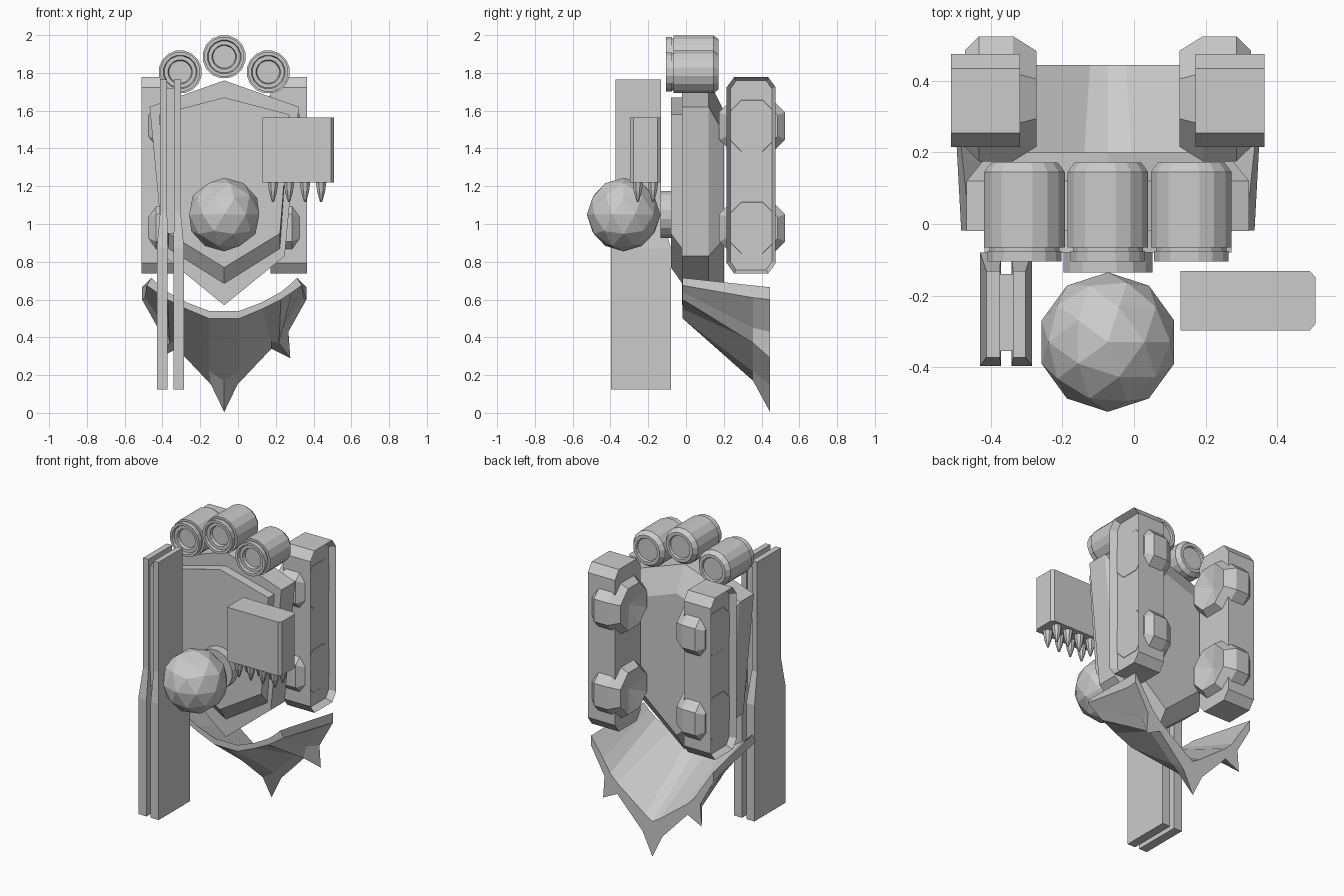
import bpy, bmesh, math
from mathutils import Vector, Matrix

if "Cube" in bpy.data.objects:
    bpy.data.objects.remove(bpy.data.objects["Cube"], do_unlink=True)

MID = -0.073  # symmetry plane of the main assembly

grey = bpy.data.materials.new("plain_grey")
grey.use_nodes = True
grey.diffuse_color = (0.6, 0.6, 0.6, 1)
grey.node_tree.nodes["Principled BSDF"].inputs["Base Color"].default_value = (0.6, 0.6, 0.6, 1)


def finish(name, bm):
    """Turn a bmesh into a named, flat shaded object."""
    bmesh.ops.recalc_face_normals(bm, faces=bm.faces[:])
    mesh = bpy.data.meshes.new(name)
    bm.to_mesh(mesh)
    bm.free()
    mesh.materials.append(grey)
    obj = bpy.data.objects.new(name, mesh)
    bpy.context.collection.objects.link(obj)
    return obj


def loft(bm, rings, cap=True, loop=False):
    """Skin a list of equally long closed rings of points."""
    rows = [[bm.verts.new(p) for p in ring] for ring in rings]
    pairs = list(zip(rows, rows[1:]))
    if loop:
        pairs.append((rows[-1], rows[0]))
    count = len(rows[0])
    for a, b in pairs:
        for i in range(count):
            j = (i + 1) % count
            bm.faces.new((a[i], a[j], b[j], b[i]))
    if cap and not loop:
        return bm.faces.new(rows[0]), bm.faces.new(rows[-1])


def lathe(bm, profile, sides, centre, axis):
    """Revolve (distance along axis, radius) pairs; zero radius makes a point."""
    turn = Vector((0, 0, 1)).rotation_difference(Vector(axis)).to_matrix()
    rings = []
    for along, radius in profile:
        ring = []
        for i in range(sides):
            a = math.tau * (i + 0.5) / sides
            p = Vector((radius * math.cos(a), radius * math.sin(a), along))
            ring.append(turn @ p + Vector(centre))
        rings.append(ring)
    loft(bm, rings)
    bmesh.ops.remove_doubles(bm, verts=bm.verts[:], dist=0.0001)


def block(bm, x, y, z):
    """Add a box from three (low, high) ranges."""
    size = [hi - lo for lo, hi in (x, y, z)]
    mid = [(hi + lo) / 2 for lo, hi in (x, y, z)]
    bmesh.ops.create_cube(bm, size=1, matrix=Matrix.Translation(mid) @ Matrix.Diagonal((*size, 1)))


def rect(x, y, z):
    return [(x[0], y[0], z), (x[1], y[0], z), (x[1], y[1], z), (x[0], y[1], z)]


# Hull: pointed six-sided layers
def shield_outline(y, apex, shoulder, hip, tip):
    (sx, sz), (hx, hz) = shoulder, hip
    pts = [(0, apex), (sx, sz), (hx, hz), (0, tip), (-hx, hz), (-sx, sz)]
    return [(MID + px, y, pz) for px, pz in pts]


bm = bmesh.new()
loft(bm, [shield_outline(-0.02, 1.76, (0.395, 1.62), (0.32, 0.83), 0.57),
          shield_outline(0.12, 1.76, (0.395, 1.62), (0.32, 0.83), 0.57),
          shield_outline(0.2, 1.6, (0.33, 1.48), (0.27, 0.92), 0.69)])
finish("hull", bm)

bm = bmesh.new()
loft(bm, [shield_outline(-0.08, 1.67, (0.345, 1.58), (0.295, 0.95), 0.77),
          shield_outline(-0.02, 1.67, (0.345, 1.58), (0.295, 0.87), 0.685)])
finish("front_plate", bm)

# Ball and its round mount
bm = bmesh.new()
lathe(bm, [(0, 0.127), (0.055, 0.127)], 16, (MID, -0.135, 1.05), (0, 1, 0))
finish("ball_mount", bm)
bm = bmesh.new()
bmesh.ops.create_icosphere(bm, subdivisions=2, radius=0.195,
                           matrix=Matrix.Translation((MID, -0.33, 1.05)))
finish("ball", bm)

# Three barrels with a grooved collar and a stepped mouth
BARREL = [(-0.07, 0.06), (-0.09, 0.065), (-0.09, 0.085), (-0.105, 0.09), (-0.105, 0.106),
          (-0.075, 0.106), (-0.075, 0.1), (-0.065, 0.1), (-0.065, 0.115),
          (0.145, 0.115), (0.172, 0.095), (0.172, 0.075), (0.16, 0.07)]
for name, dx, z in (("right", -0.233, 1.805), ("middle", 0, 1.885), ("left", 0.233, 1.805)):
    bm = bmesh.new()
    lathe(bm, BARREL, 16, (MID + dx, 0, z), (0, 1, 0))
    finish(name + "_barrel", bm)

# Side pods with a recessed outer face, and two hubs each
HUB = [(0.235, 0), (0.2, 0.145), (0.265, 0.189), (0.36, 0.189), (0.4, 0.146)]
for name, side in (("left", 1), ("right", -1)):
    bm = bmesh.new()
    half = [(0.13, 0.465), (0.09, 0.52)]
    outline = half + [(-y, z) for y, z in half[::-1]]
    outline += [(-y, -z) for y, z in outline]
    rings = [[(MID + side * x, 0.345 + y, 1.258 + z) for y, z in outline] for x in (0.245, 0.438)]
    inner, outer = loft(bm, rings)
    bmesh.ops.recalc_face_normals(bm, faces=bm.faces[:])
    bmesh.ops.inset_region(bm, faces=[outer], thickness=0.022)
    bmesh.ops.translate(bm, verts=outer.verts[:], vec=(-side * 0.04, 0, 0))
    finish(name + "_pod", bm)
    for level, z in (("upper", 1.52), ("lower", 0.98)):
        bm = bmesh.new()
        lathe(bm, HUB, 8, (MID, 0.35, z), (side, 0, 0))
        finish(f"{name}_{level}_hub", bm)

# Twin blade: wide lower part tapering into a narrower upper part
for name, low_x, high_x in (("outer", (-0.43, -0.372), (-0.413, -0.375)),
                            ("inner", (-0.342, -0.285), (-0.338, -0.303))):
    bm = bmesh.new()
    low_y, high_y = (-0.397, -0.08), (-0.373, -0.132)
    loft(bm, [rect(low_x, low_y, 0.125), rect(low_x, low_y, 0.87),
              rect(high_x, high_y, 1.06), rect(high_x, high_y, 1.765)])
    finish(name + "_blade", bm)
bm = bmesh.new()
block(bm, (-0.38, -0.33), (-0.355, -0.14), (0.95, 1.72))
finish("blade_core", bm)

# Fist box with chamfered outer edges and two rows of spikes
bm = bmesh.new()
plan = [(0.13, -0.297), (0.492, -0.297), (0.508, -0.278),
        (0.508, -0.15), (0.492, -0.132), (0.13, -0.132)]
loft(bm, [[(x, y, z) for x, y in plan] for z in (1.22, 1.565)])
finish("fist_box", bm)
bm = bmesh.new()
for i in range(4):
    for y in (-0.255, -0.175):
        lathe(bm, [(0, 0.03), (0.05, 0.023), (0.105, 0.006)], 8,
              (0.185 + i * 0.085, y, 1.222), (0, 0, -1))
finish("fist_spikes", bm)

# Rear skirt: flared V scoop ending in a spiked rim; half outlines run from the middle out
SKIRT = [
    (-0.018, [(0, .54), (.08, .54), (.2, .585), (.3, .64), (.35, .68), (.385, .715)]),
    (0.445, [(0, .23), (.05, .26), (.25, .41), (.3, .46), (.35, .54), (.435, .665)]),
    (0.445, [(0, .005), (.07, .15), (.25, .34), (.35, .29), (.34, .43), (.435, .6)]),
    (0.355, [(0, .17), (.08, .22), (.25, .38), (.29, .37), (.31, .45), (.42, .61)]),
    (-0.018, [(0, .5), (.08, .5), (.2, .55), (.3, .6), (.36, .64), (.41, .675)]),
]
bm = bmesh.new()
rows = []
for y, half in SKIRT:
    full = [(-x, z) for x, z in half[:0:-1]] + half
    rows.append([(MID + x, y, z) for x, z in full])
loft(bm, [list(section) for section in zip(*rows)])
finish("rear_skirt", bm)
